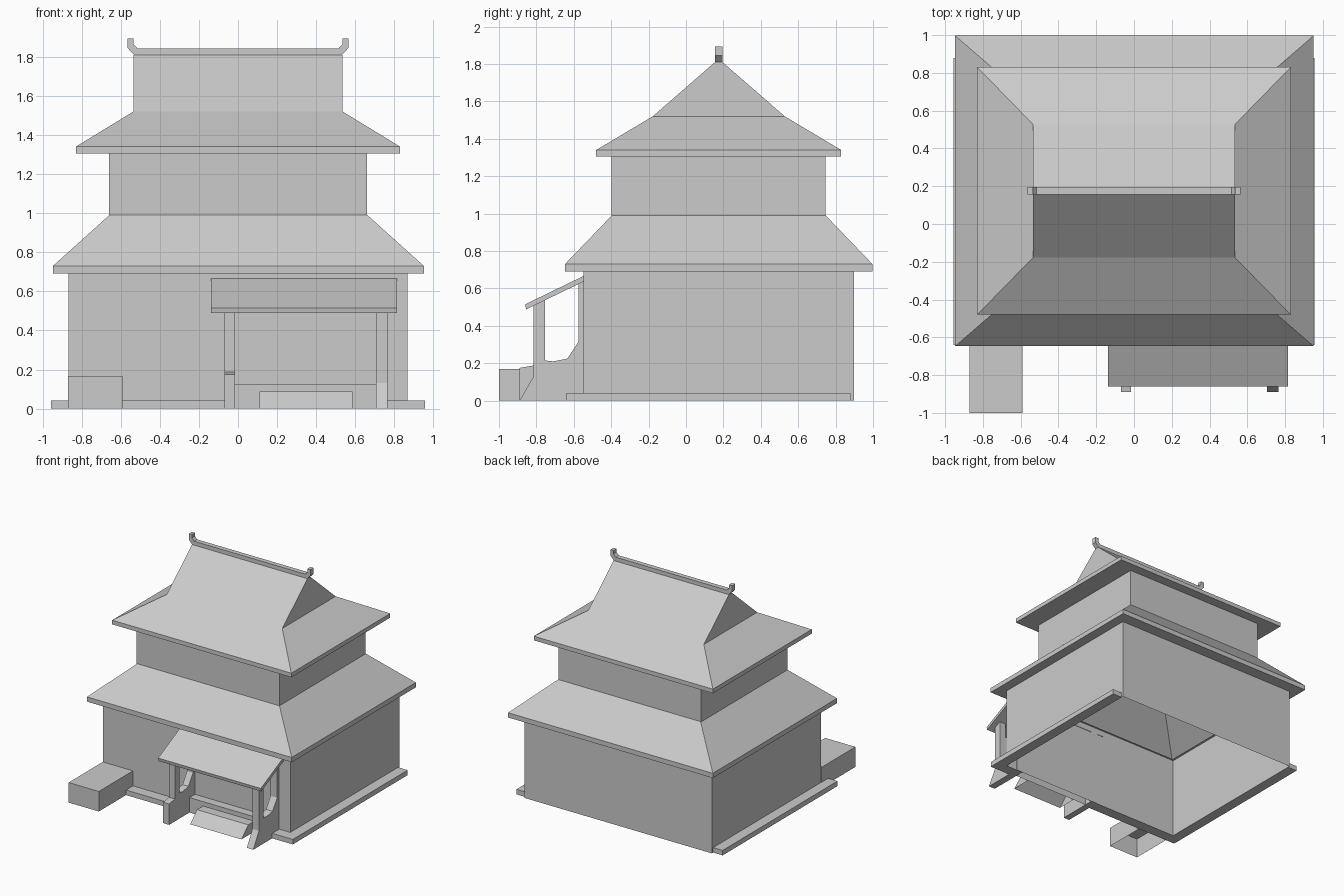
import bpy, bmesh

cube = bpy.data.objects.get("Cube")
if cube:
    bpy.data.objects.remove(cube, do_unlink=True)

grey = bpy.data.materials.new("plain grey")
grey.use_nodes = True
COLOUR = (0.6, 0.6, 0.6, 1)
grey.diffuse_color = COLOUR
grey.node_tree.nodes["Principled BSDF"].inputs["Base Color"].default_value = COLOUR

CY = 0.175  # depth of the ridge line


def finish(name, bm, recalc=True):
    if recalc:
        bmesh.ops.recalc_face_normals(bm, faces=bm.faces)
    mesh = bpy.data.meshes.new(name)
    bm.to_mesh(mesh)
    bm.free()
    mesh.materials.append(grey)
    obj = bpy.data.objects.new(name, mesh)
    bpy.context.collection.objects.link(obj)
    return obj


def shell(name, rings, cap=False, cx=0.0):
    """Loft rectangular rings (half x, half y, z), bottom to top."""
    bm = bmesh.new()
    loops = []
    for hx, hy, z in rings:
        corners = ((-1, -1), (1, -1), (1, 1), (-1, 1))
        loops.append([bm.verts.new((cx + sx * hx, CY + sy * hy, z)) for sx, sy in corners])
    for low, high in zip(loops, loops[1:]):
        for i in range(4):
            j = (i + 1) % 4
            bm.faces.new((low[i], low[j], high[j], high[i]))
    if cap:
        bm.faces.new(loops[-1])
    return finish(name, bm, recalc=False)


def prism(name, profile, x0, x1, open_bottom=False):
    """Extrude a (y, z) profile along x."""
    bm = bmesh.new()
    face = bm.faces.new([bm.verts.new((x0, y, z)) for y, z in profile])
    grown = bmesh.ops.extrude_face_region(bm, geom=[face], use_keep_orig=True)
    for v in grown["geom"]:
        if isinstance(v, bmesh.types.BMVert):
            v.co.x = x1
    bmesh.ops.recalc_face_normals(bm, faces=bm.faces)
    if open_bottom:
        floor = [f for f in bm.faces if all(v.co.z < 0.001 for v in f.verts)]
        bmesh.ops.delete(bm, geom=floor, context="FACES")
    ngons = [f for f in bm.faces if len(f.verts) > 4]
    bmesh.ops.triangulate(bm, faces=ngons)
    return finish(name, bm, recalc=False)


def box(name, x0, x1, y0, y1, z0, z1, open_bottom=False):
    return prism(name, [(y0, z0), (y1, z0), (y1, z1), (y0, z1)], x0, x1, open_bottom)


# Hollow storeys and flared roofs
shell("lower_walls", [(0.868, 0.7225, 0), (0.868, 0.7225, 0.69)])
shell("lower_roof", [(0.85, 0.705, 0.69), (0.949, 0.822, 0.69),
                     (0.949, 0.822, 0.73), (0.66, 0.572, 0.99)], cx=0.002)
shell("upper_walls", [(0.661, 0.572, 0.985), (0.661, 0.572, 1.31)])
shell("upper_roof", [(0.64, 0.55, 1.305), (0.83, 0.655, 1.305), (0.83, 0.655, 1.34),
                     (0.535, 0.353, 1.52), (0.535, 0.02, 1.81)], cap=True)

# Ridge beam with upturned ends, drawn as an x-z outline
half = [(0.53, 1.808), (0.565, 1.845), (0.565, 1.893), (0.535, 1.893),
        (0.535, 1.865), (0.515, 1.843)]
outline = half + [(-x, z) for x, z in reversed(half)]
bm = bmesh.new()
face = bm.faces.new([bm.verts.new((x, CY - 0.02, z)) for x, z in outline])
grown = bmesh.ops.extrude_face_region(bm, geom=[face], use_keep_orig=True)
for v in grown["geom"]:
    if isinstance(v, bmesh.types.BMVert):
        v.co.y = CY + 0.02
bmesh.ops.triangulate(bm, faces=[f for f in bm.faces if len(f.verts) > 4])
finish("ridge_beam", bm)

# Low plinth on the sides and front
for side, sx in (("right", -1), ("left", 1)):
    a, b = sorted((sx * 0.868, sx * 0.956))
    box(side + "_plinth", a, b, -0.64, 0.88, 0, 0.042)
box("front_plinth_right", -0.868, -0.07, -0.64, -0.548, 0, 0.042)
box("front_plinth_left", 0.765, 0.868, -0.64, -0.548, 0, 0.042)

# Block beside the porch
box("side_block", -0.87, -0.59, -1.0, -0.548, 0, 0.168, open_bottom=True)

# Porch side frames with a curved opening
opening = [(-0.815, 0.52), (-0.755, 0.548), (-0.755, 0.215), (-0.71, 0.21),
           (-0.635, 0.225), (-0.575, 0.315), (-0.575, 0.635), (-0.545, 0.648)]
square_foot = [(-0.545, 0), (-0.89, 0), (-0.89, 0.175), (-0.815, 0.188)]
sloped_foot = [(-0.545, 0), (-0.89, 0), (-0.815, 0.13)]
prism("porch_frame_right", square_foot + opening, -0.07, -0.015)
prism("porch_frame_left", sloped_foot + opening, 0.705, 0.765)

# Porch canopy, floor and step
prism("porch_canopy", [(-0.545, 0.638), (-0.545, 0.668), (-0.86, 0.515), (-0.855, 0.488)],
      -0.138, 0.814)
box("porch_floor", -0.015, 0.705, -0.62, -0.548, 0, 0.125, open_bottom=True)
prism("porch_step", [(-0.62, 0), (-0.79, 0), (-0.70, 0.088), (-0.62, 0.088)],
      0.11, 0.585, open_bottom=True)
